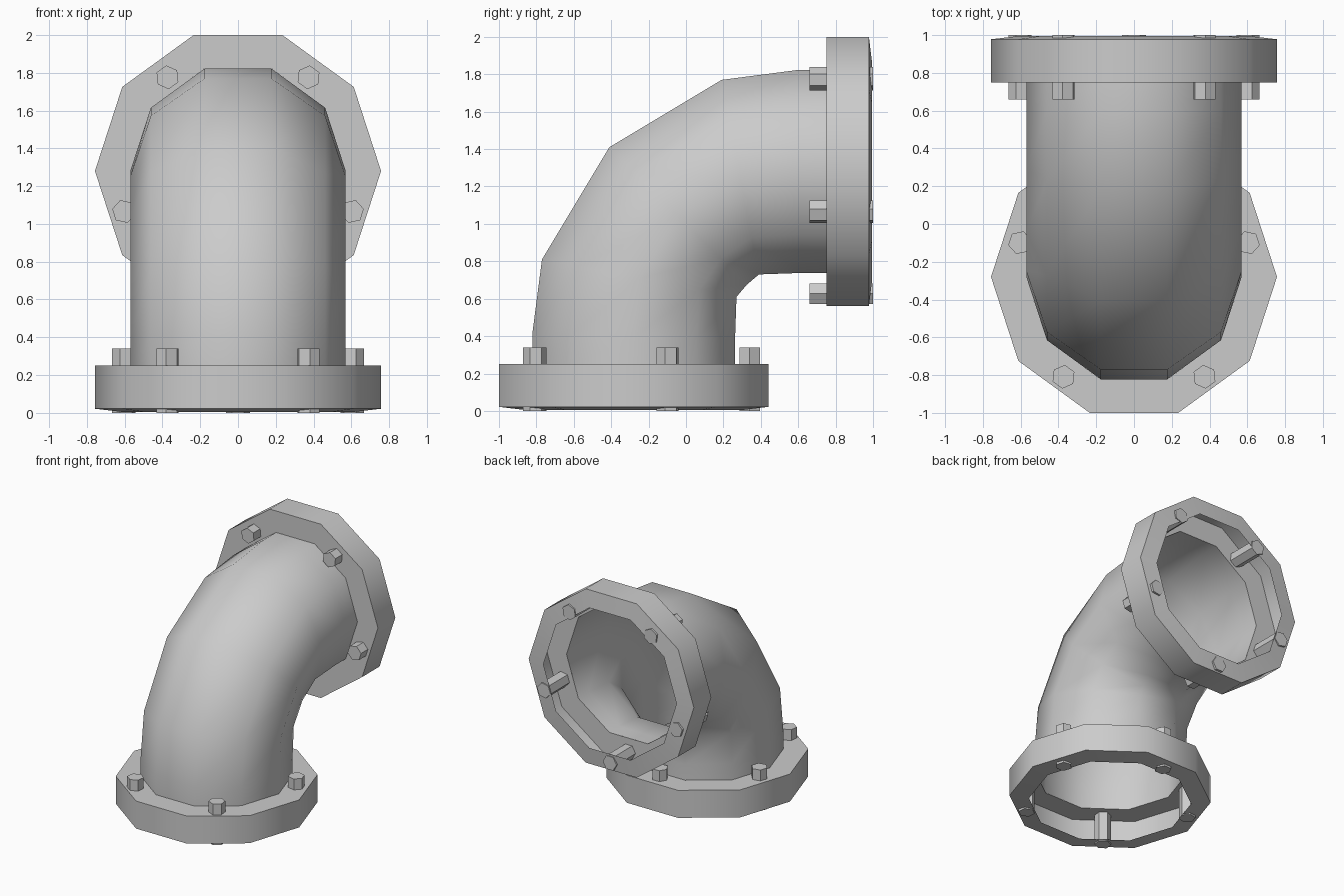
import bpy, bmesh, math
from mathutils import Matrix, Vector

if "Cube" in bpy.data.objects:
    bpy.data.objects.remove(bpy.data.objects["Cube"])

CY = -0.28                 # centre line of the lower opening
C18 = math.cos(math.radians(18))
# Half-turn that swaps the lower opening with the upper (back) one
SWAP = Matrix(((-1, 0, 0, 0), (0, 0, -1, 1), (0, -1, 0, 1), (0, 0, 0, 1)))


def loft(bm, rings, closed_ends=False):
    loops = [[bm.verts.new(p) for p in r] for r in rings]
    for a, b in zip(loops, loops[1:]):
        n = len(a)
        for i in range(n):
            j = (i + 1) % n
            bm.faces.new((a[i], a[j], b[j], b[i]))
    if closed_ends:
        bm.faces.new(loops[0][::-1])
        bm.faces.new(loops[-1])


def finish(bm, name, matrix=None, angle=40):
    if matrix:
        bm.transform(matrix)
    me = bpy.data.meshes.new(name)
    bm.to_mesh(me)
    bm.free()
    ob = bpy.data.objects.new(name, me)
    bpy.context.collection.objects.link(ob)
    bpy.ops.object.select_all(action='DESELECT')
    ob.select_set(True)
    bpy.context.view_layer.objects.active = ob
    bpy.ops.object.shade_smooth_by_angle(angle=math.radians(angle))
    return ob


def circle(cx, cy, z, r, n, start=0.0):
    return [Vector((cx + r * math.cos(start + i * math.tau / n),
                    cy + r * math.sin(start + i * math.tau / n), z)) for i in range(n)]


# Bent pipe: each ring is given by its outer and inner (y, z) points
half = [((-0.822, 0.25), (0.262, 0.25)),
        ((-0.822, 0.41), (0.262, 0.38)),
        ((-0.77, 0.81), (0.27, 0.61))]
middle = [((-0.41, 1.41), (0.325, 0.675))]
swapped = [tuple((1 - z, 1 - y) for y, z in pair) for pair in reversed(half)]
rings = []
for outer, inner in half + middle + swapped:
    o, i = Vector(outer), Vector(inner)
    c, h = (o + i) / 2, (i - o) / 2 / C18
    ring = []
    for k in range(10):
        a = k * math.tau / 10
        p = c + h * math.sin(a)
        ring.append((0.57 * math.cos(a), p.x, p.y))
    rings.append(ring)
bm = bmesh.new()
loft(bm, rings)
finish(bm, "elbow_pipe")

# Hollow flanges and their five hexagonal bolts at both openings
for label, matrix, bolt_y in (("lower", None, -0.295), ("upper", SWAP, -0.262)):
    bm = bmesh.new()
    loft(bm, [circle(0, CY, z, r, 10)
              for r, z in ((0.61, 0.005), (0.757, 0.022), (0.757, 0.25), (0.57, 0.25))])
    finish(bm, label + "_flange", matrix)

    bm = bmesh.new()
    for k in range(5):
        a = math.radians(90 + 72 * k)
        x, y = 0.635 * math.cos(a), bolt_y + 0.635 * math.sin(a)
        loft(bm, [circle(x, y, z, 0.063, 6, a + math.pi / 6) for z in (0.0, 0.34)], True)
    finish(bm, label + "_bolts", matrix, 30)
